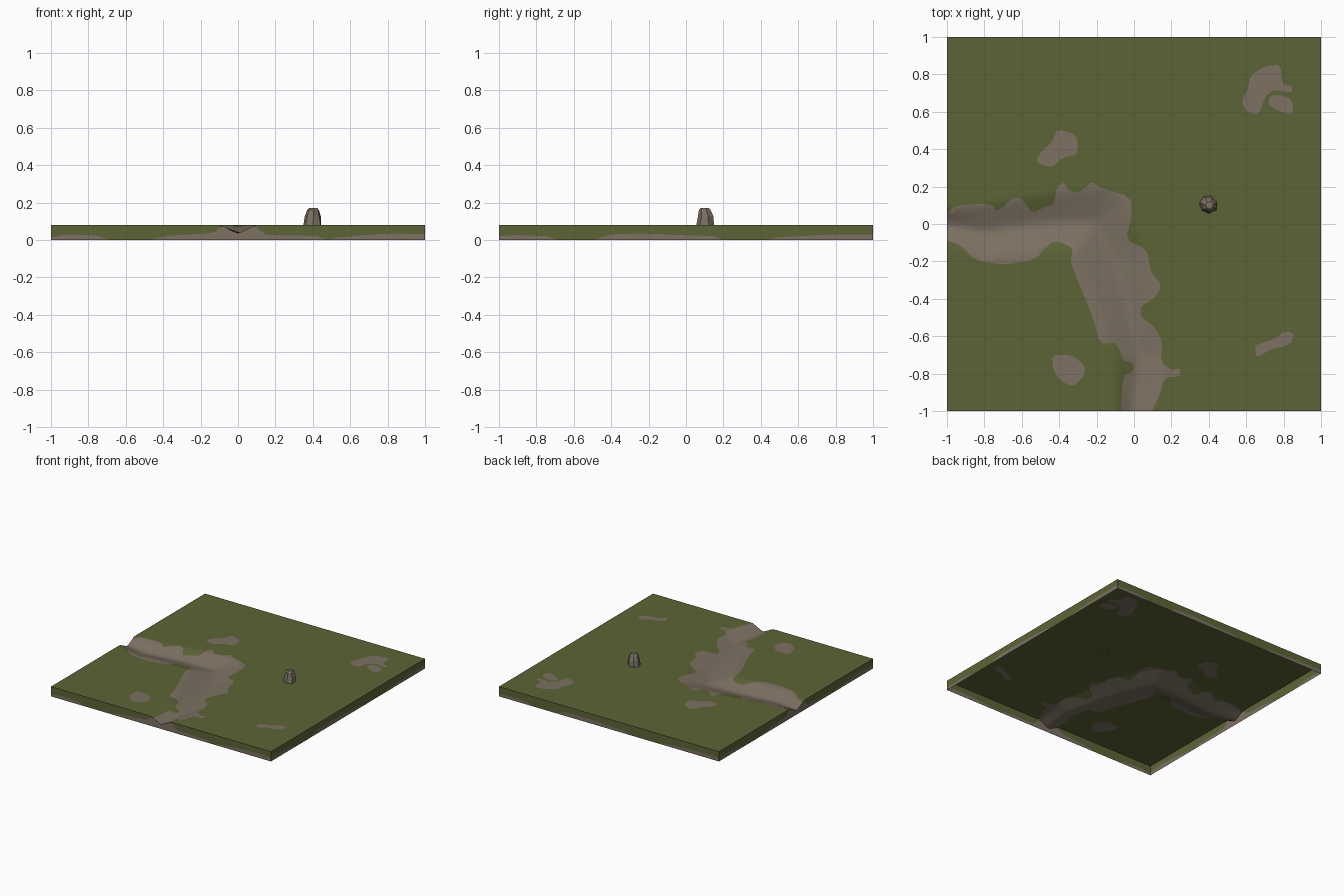
import bpy, bmesh, math, random
from mathutils import Vector, geometry

if "Cube" in bpy.data.objects:
    bpy.data.objects.remove(bpy.data.objects["Cube"])

random.seed(4)
TOP, N = 0.08, 80


def material(name, rgb):
    m = bpy.data.materials.new(name)
    m.diffuse_color = (*rgb, 1)
    m.use_nodes = True
    m.node_tree.nodes["Principled BSDF"].inputs["Base Color"].default_value = m.diffuse_color
    return m


GRASS = material("grass green", (0.107, 0.127, 0.037))
DIRT = material("dirt brown", (0.205, 0.165, 0.124))
STONE = material("stone grey brown", (0.205, 0.168, 0.125))


def make_object(name, bm, mats):
    me = bpy.data.meshes.new(name)
    bm.to_mesh(me)
    bm.free()
    for m in mats:
        me.materials.append(m)
    ob = bpy.data.objects.new(name, me)
    bpy.context.collection.objects.link(ob)
    return ob


# Outline of the dirt path: outer bank, then inner bank back to the left edge
OUTER = [(-1, .06), (-.95, .1), (-.77, .11), (-.73, .065), (-.64, .145), (-.59, .13),
         (-.545, .055), (-.47, .095), (-.43, .1), (-.41, .2), (-.38, .225), (-.34, .17),
         (-.28, .175), (-.225, .228), (-.17, .19), (-.02, .145), (-.01, .05), (-.045, -.085),
         (.07, -.135), (.09, -.26), (.147, -.325), (.12, -.39), (.035, -.44), (.04, -.5),
         (.11, -.55), (.152, -.63), (.143, -.74), (.2, -.78), (.248, -.77), (.245, -.815),
         (.165, -.82), (.14, -.91), (.095, -1)]
INNER = [(-.07, -1), (-.06, -.81), (-.005, -.79), (-.005, -.74), (-.06, -.73), (-.09, -.635),
         (-.185, -.64), (-.215, -.51), (-.29, -.33), (-.34, -.2), (-.325, -.13),
         (-.395, -.095), (-.45, -.1), (-.525, -.19), (-.69, -.218), (-.85, -.195),
         (-.93, -.11), (-1, -.09)]
# Loose dirt patches
PATCHES = [
    [(-.41, .51), (-.305, .475), (-.3, .37), (-.385, .355), (-.44, .3), (-.53, .33),
     (-.49, .395), (-.44, .435)],
    [(.69, .84), (.785, .855), (.79, .75), (.85, .735), (.84, .7), (.75, .72), (.7, .68),
     (.67, .585), (.6, .6), (.575, .66), (.61, .72), (.62, .79)],
    [(.73, .69), (.81, .685), (.85, .65), (.85, .585), (.78, .6), (.715, .64)],
    [(.645, -.65), (.7, -.63), (.76, -.61), (.8, -.575), (.85, -.58), (.848, -.63),
     (.79, -.66), (.74, -.665), (.655, -.715)],
    [(-.44, -.7), (-.33, -.7), (-.26, -.76), (-.27, -.82), (-.33, -.87), (-.39, -.84),
     (-.43, -.79)]]
# Sunken middle line of the path: x, y, half width
CENTRE = [(-1, -.01, .09), (-.8, -.04, .14), (-.5, 0, .15), (-.2, .01, .18),
          (-.1, -.2, .18), (-.03, -.45, .15), (.03, -.7, .13), (0, -1, .09)]


def soften(poly):
    """Cut the corners of an outline, keeping points on the tile edge."""
    out = []
    for i, p in enumerate(poly):
        p, a, b = Vector(p), Vector(poly[i - 1]), Vector(poly[(i + 1) % len(poly)])
        if min(p) <= -1:
            out.append(p)
        else:
            out += [p.lerp(a, .2), p.lerp(b, .2)]
    return out


def inside(p, poly):
    hit = False
    for i, b in enumerate(poly):
        a = poly[i - 1]
        if (a.y > p.y) != (b.y > p.y):
            if p.x < a.x + (p.y - a.y) * (b.x - a.x) / (b.y - a.y):
                hit = not hit
    return hit


def height(x, y):
    """Ground height: flat, with a channel along the path."""
    best, p = 0, Vector((x, y))
    for a, b in zip(CENTRE, CENTRE[1:]):
        u, v = Vector(a[:2]), Vector(b[:2])
        t = max(0, min(1, (p - u).dot(v - u) / (v - u).length_squared))
        w = a[2] + (b[2] - a[2]) * t
        best = max(best, 1 - (p - u.lerp(v, t)).length / w)
    return TOP - 0.043 * min(1, best * 1.1)


# Ground surface: fine grid with the dirt outlines cut in
outlines = [soften(p) for p in [OUTER + INNER] + PATCHES]
pts = [Vector((2 * i / N - 1, 2 * j / N - 1)) for i in range(N + 1) for j in range(N + 1)]
edges = []
for poly in outlines:
    s, n = len(pts), len(poly)
    pts += poly
    edges += [(s + i, s + (i + 1) % n) for i in range(n)]
verts, _, faces, *_ = geometry.delaunay_2d_cdt(pts, edges, [], 0, 1e-5)
bm = bmesh.new()
bv = [bm.verts.new((v.x, v.y, height(v.x, v.y))) for v in verts]
for f in faces:
    face = bm.faces.new([bv[i] for i in f])
    c = face.calc_center_median()
    face.material_index = int(any(inside(c, p) for p in outlines))
    face.smooth = True
bm.normal_update()
for f in bm.faces:
    if f.normal.z < 0:
        f.normal_flip()
make_object("ground_surface", bm, [GRASS, DIRT])

# Side walls: grass above a wavy band of dirt, open underneath
BAND_A = [(-1, .015), (-.9, .03), (-.75, .022), (-.69, 0), (-.47, 0), (-.4, .018), (-.3, .028),
          (-.13, .038), (-.08, .08), (.09, .08), (.14, .03), (.25, .024), (.42, .022),
          (.48, 0), (.52, .012), (.7, .028), (.85, .035), (1, .03)]
BAND_B = [(-1, .02), (-.9, .026), (-.75, .02), (-.67, 0), (-.5, 0), (-.4, .03), (-.25, .035),
          (0, .025), (.15, .02), (.2, 0), (.42, 0), (.5, .015), (.8, .03), (1, .03)]


def band(s, prof):
    for (a, h), (b, k) in zip(prof, prof[1:]):
        if s <= b:
            return h + (k - h) * (s - a) / (b - a)
    return prof[-1][1]


def wall(name, place, prof):
    bm = bmesh.new()
    cols = []
    for i in range(N + 1):
        s = 2 * i / N - 1
        x, y = place(s)
        top = height(x, y)
        mid = min(band(s, prof), top)
        cols.append([bm.verts.new((x, y, z)) for z in (0, mid, top)])
    for a, b in zip(cols, cols[1:]):
        for k in (0, 1):
            f = bm.faces.new((a[k], b[k], b[k + 1], a[k + 1]))
            f.material_index = 1 - k
    bmesh.ops.dissolve_degenerate(bm, dist=1e-5, edges=bm.edges)
    make_object(name, bm, [GRASS, DIRT])


wall("front_wall", lambda s: (s, -1), BAND_A)
wall("right_wall", lambda s: (1, s), BAND_B)
wall("back_wall", lambda s: (-s, 1), BAND_B)
wall("left_wall", lambda s: (-1, -s), BAND_A)

# Standing stone: tapered, uneven seven-sided rings with a flat top
bm = bmesh.new()
rings = []
for z, r, cx, cy in ((.078, .05, .397, .105), (.125, .043, .4, .105),
                     (.16, .032, .403, .1), (.172, .02, .403, .1)):
    rings.append([bm.verts.new((cx + r * q * math.cos(a), cy + r * q * math.sin(a), z))
                  for k in range(7)
                  for a, q in [(math.tau * k / 7 + .3, random.uniform(.94, 1.08))]])
for lo, hi in zip(rings, rings[1:]):
    for k in range(7):
        bm.faces.new((lo[k - 1], lo[k], hi[k], hi[k - 1]))
bm.faces.new(rings[-1])
make_object("standing_stone", bm, [STONE])
